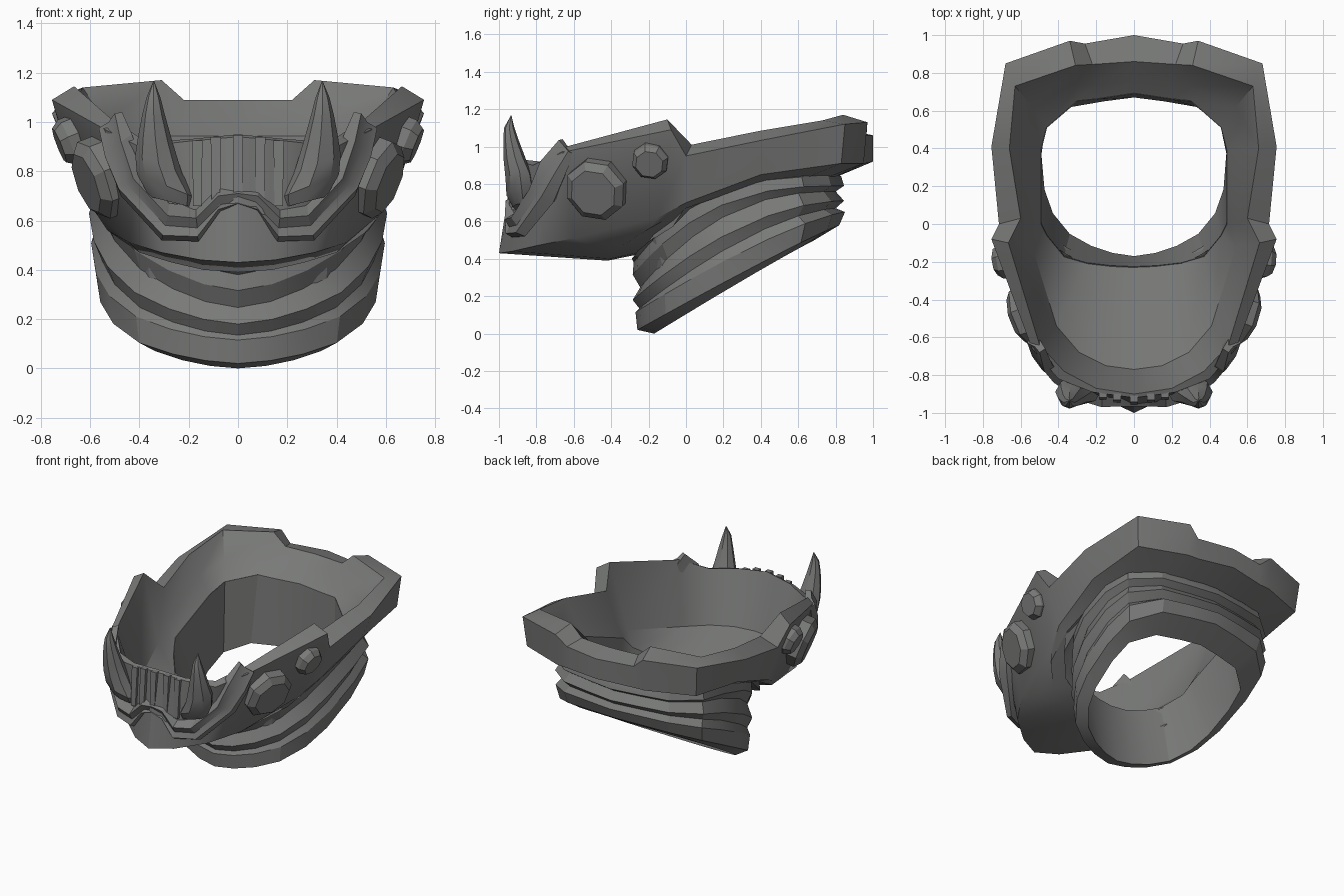
import bpy, bmesh, math
from mathutils import Vector, Matrix

steel = bpy.data.materials.new("dark_steel_grey")
steel.diffuse_color = (0.19, 0.195, 0.188, 1)


def finish(bm, name, angle=22):
    bmesh.ops.recalc_face_normals(bm, faces=bm.faces)
    me = bpy.data.meshes.new(name)
    bm.to_mesh(me)
    bm.free()
    me.materials.append(steel)
    ob = bpy.data.objects.new(name, me)
    bpy.context.collection.objects.link(ob)
    bpy.ops.object.select_all(action='DESELECT')
    ob.select_set(True)
    bpy.context.view_layer.objects.active = ob
    bpy.ops.object.shade_smooth_by_angle(angle=math.radians(angle))
    return ob


def loft(name, rails, ring, angle=22):
    """Skin a closed cross-section along rails; ring=True closes the path too."""
    bm = bmesh.new()
    rows = [[bm.verts.new(p) for p in r] for r in rails]
    n, m = len(rows), len(rows[0])
    for i in range(n):
        a, b = rows[i], rows[(i + 1) % n]
        for j in range(m if ring else m - 1):
            k = (j + 1) % m
            bm.faces.new((a[j], a[k], b[k], b[j]))
    if not ring:
        bm.faces.new([r[0] for r in rows])
        bm.faces.new([r[-1] for r in rows])
    return finish(bm, name, angle)


def flip(p):
    return (-p[0], p[1], p[2])


def full_ring(half):     # both ends on the centre plane
    return half + [flip(p) for p in half[-2:0:-1]]


def full_path(half):     # starts on the centre plane
    return [flip(p) for p in half[:0:-1]] + half


# Jaw guard and collar: rails run from back centre round to front centre
inner_top = [(0, .86, 1.09), (.22, .845, 1.09), (.31, .84, 1.17), (.63, .73, 1.14),
             (.66, .4, 1.085), (.60, .03, 1.01), (.665, -.10, 1.145), (.50, -.64, 1.0),
             (.37, -.78, .92), (.2, -.87, .93), (0, -.90, .95)]
outer_top = [(0, 1.0, 1.06), (.26, .955, 1.06), (.34, .97, 1.13), (.68, .85, 1.12),
             (.755, .41, 1.035), (.715, 0, .95), (.755, -.08, 1.09), (.54, -.66, .97),
             (.40, -.82, .90), (.22, -.89, .92), (0, -.92, .94)]
outer_low = [(0, 1.0, .92), (.26, .955, .91), (.34, .95, .91), (.66, .83, .91),
             (.68, .4, .85), (.63, 0, .70), (.57, -.15, .62), (.44, -.60, .51),
             (.31, -.80, .47), (.15, -.93, .44), (0, -1.0, .43)]
under = [(0, .81, .84), (.24, .80, .84), (.36, .77, .84), (.52, .66, .84),
         (.58, .4, .81), (.57, 0, .67), (.53, -.2, .56), (.40, -.34, .47),
         (.27, -.39, .43), (.14, -.41, .40), (0, -.42, .39)]
inner_low = [(0, .69, .94), (.2, .66, .94), (.3, .65, .94), (.46, .51, .90),
             (.49, .39, .85), (.49, 0, .69), (.46, -.06, .61), (.37, -.17, .53),
             (.25, -.205, .48), (.12, -.22, .44), (0, -.225, .43)]
inner_mid = [(0, .76, 1.0), (.2, .74, 1.0), (.3, .73, 1.0), (.54, .62, 1.0),
             (.58, .4, .95), (.55, 0, .80), (.54, -.12, .69), (.41, -.54, .59),
             (.29, -.68, .58), (.15, -.75, .58), (0, -.77, .58)]
loft("jaw_guard", [full_ring(r) for r in
     (inner_top, outer_top, outer_low, under, inner_low, inner_mid)], True, 30)

# Ribbed neck: sloping rings of one outline (half width, front-to-back fraction)
outline = [(0, 0), (.14, .02), (.28, .065), (.42, .14), (.53, .27), (.585, .42),
           (.605, .64), (.58, .81), (.41, .94), (.2, .975), (0, 1)]


def neck_ring(scale, yf, zf, yb, zb, bend):
    return full_ring([(x * scale, yf + (yb - yf) * t, zf + (zb - zf) * (1 - (1 - t) ** bend))
                      for x, t in outline])


def tucked(rail, raise_y, raise_z):     # neck rings that meet the collar
    return full_ring([(x, y + raise_y * (y < 0), z + raise_z) for x, y, z in reversed(rail)])


loft("ribbed_neck", [tucked(under, .13, .012)] + [neck_ring(*r) for r in (
    (.985, -.28, .38, .83, .84, 3.1),
    (1.0, -.285, .316, .845, .79, 2.8),
    (.945, -.245, .247, .80, .76, 2.4),
    (1.0, -.285, .18, .845, .71, 1.85),
    (.945, -.25, .135, .80, .67, 1.55),
    (.985, -.27, .115, .85, .65, 1.3),
    (.955, -.26, .02, .82, .58, 1.08),
    (.81, -.17, 0, .67, .49, 1.05))] + [tucked(inner_low, 0, .004)], True)

# Stepped lip bands, sweeping from the chin up to pointed ends
lip = [
    [(0, -.90, .76), (.09, -.90, .74), (.17, -.89, .66), (.28, -.86, .67),
     (.38, -.79, .80), (.43, -.75, .95), (.47, -.66, 1.04)],
    [(0, -.965, .71), (.08, -.965, .70), (.17, -.97, .61), (.285, -.935, .62),
     (.425, -.84, .77), (.475, -.78, .92), (.50, -.68, 1.035)],
    [(0, -.945, .675), (.07, -.945, .665), (.165, -.945, .57), (.295, -.905, .58),
     (.455, -.79, .75), (.505, -.73, .89), (.525, -.65, 1.0)],
    [(0, -.965, .67), (.08, -.965, .645), (.165, -.965, .535), (.305, -.91, .54),
     (.485, -.775, .73), (.54, -.70, .86), (.565, -.63, .975)],
    [(0, -.94, .66), (.07, -.94, .64), (.16, -.93, .515), (.31, -.86, .52),
     (.475, -.71, .70), (.53, -.65, .84), (.55, -.60, .96)],
    [(0, -.89, .68), (.07, -.89, .66), (.16, -.88, .58), (.28, -.82, .59),
     (.41, -.68, .74), (.47, -.63, .88), (.50, -.61, .97)]]
loft("lip_bands", [full_path(r) for r in lip], False)


# Tusks: (centre x, y, z, half width, half depth, roll) up to the tip
TUSK = [(.27, -.87, .675, .09, .055, .25), (.29, -.88, .74, .12, .08, .4),
        (.322, -.89, .83, .095, .075, .4), (.335, -.915, .93, .07, .06, .2),
        (.342, -.935, 1.03, .046, .042, .08), (.343, -.945, 1.10, .028, .028, 0),
        (.342, -.935, 1.165, .002, .002, 0)]


def tusk(name, side):
    rails = []
    for k in range(8):
        a = math.tau * k / 8
        rails.append([(side * (cx + rx * math.cos(a)), cy + ry * math.sin(a),
                       cz + rx * math.cos(a) * roll)
                      for cx, cy, cz, rx, ry, roll in TUSK])
    loft(name, rails, False, 35)


# Round studs: chamfered octagonal bosses, (radius, height) profile
def stud(name, centre, normal, r):
    n = Vector(normal).normalized()
    frame = Matrix.Translation(centre) @ n.to_track_quat('Z', 'Y').to_matrix().to_4x4()
    profile = [(1, -.06), (1, .02), (.76, .055)]
    rails = []
    for k in range(8):
        a = math.tau * (k + .3) / 8
        rails.append([tuple(frame @ Vector((r * s * math.cos(a), r * s * math.sin(a), h)))
                      for s, h in profile])
    loft(name, rails, False)


# Upright grille bars on the front wall
def bar(name, x, y, top):
    bm = bmesh.new()
    bmesh.ops.create_cube(bm, size=1)
    for v in bm.verts:
        up = v.co.z > 0
        v.co = (x + v.co.x * (.042 if up else .034),
                y + v.co.y * .035 - (0 if up else .015),
                top if up else .66)
    finish(bm, name)


bar("grille_bar_centre", 0, -.925, .945)
for side, word in ((1, "right"), (-1, "left")):
    tusk("tusk_" + word, side)
    stud("large_stud_" + word, (side * .568, -.48, .77), (side * .85, -.3, -.33), .17)
    stud("small_stud_" + word, (side * .675, -.19, .925), (side * .9, -.12, -.36), .10)
    bar("grille_bar_inner_" + word, side * .09, -.915, .94)
    bar("grille_bar_outer_" + word, side * .165, -.90, .925)
